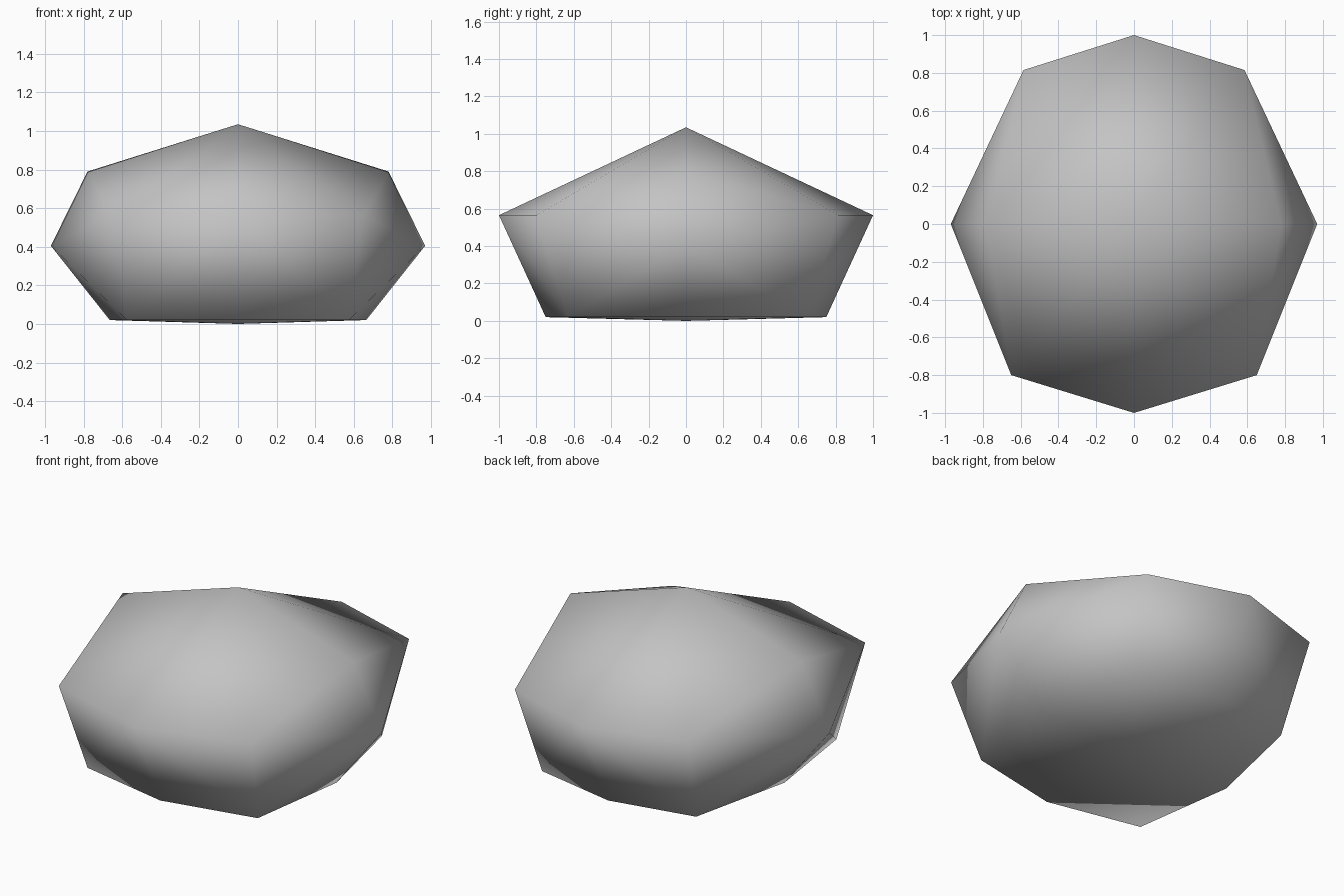
import bpy
import bmesh

cube = bpy.data.objects.get("Cube")
if cube:
    bpy.data.objects.remove(cube, do_unlink=True)


def make_material(name, rgb):
    mat = bpy.data.materials.new(name)
    mat.use_nodes = True
    colour = (*rgb, 1)
    mat.diffuse_color = colour
    mat.node_tree.nodes["Principled BSDF"].inputs["Base Color"].default_value = colour
    return mat


# Half outlines, running from front to back on the left side
waist_points = [(0, -1, .565), (.65, -.8, .565), (.97, 0, .405),
                (.585, .815, .565), (0, 1, .565)]
base_points = [(0, -.75, .02), (.575, -.63, .02), (.665, 0, .02),
               (.52, .645, .02), (0, .75, .02)]

bm = bmesh.new()
waist = [bm.verts.new(p) for p in waist_points]
base = [bm.verts.new(p) for p in base_points]
peak = bm.verts.new((0, 0, 1.035))
shoulder = bm.verts.new((.78, 0, .79))
underside = bm.verts.new((0, 0, 0))

for i in range(len(waist) - 1):
    odd = i | 1
    even = i + 1 if odd == i else i
    # Walls: each base corner fans out to the waist
    bm.faces.new((base[odd], waist[odd], waist[even]))
    bm.faces.new((base[odd], waist[even], base[even]))
    # Underside fan
    bm.faces.new((underside, base[i], base[i + 1]))
    # Crown: the middle facets break over the shoulder
    if even == 2:
        bm.faces.new((peak, waist[odd], shoulder))
        bm.faces.new((shoulder, waist[odd], waist[even]))
    else:
        bm.faces.new((peak, waist[i], waist[i + 1]))

# Mirror to the right side and close the seam
bmesh.ops.mirror(bm, geom=bm.verts[:] + bm.edges[:] + bm.faces[:],
                 axis='X', merge_dist=.001)
bmesh.ops.remove_doubles(bm, verts=bm.verts[:], dist=.001)
bmesh.ops.recalc_face_normals(bm, faces=bm.faces[:])
for face in bm.faces:
    face.smooth = True

mesh = bpy.data.meshes.new("rock")
bm.to_mesh(mesh)
bm.free()
mesh.materials.append(make_material("stone grey", (.55, .55, .55)))
rock = bpy.data.objects.new("rock", mesh)
bpy.context.collection.objects.link(rock)
